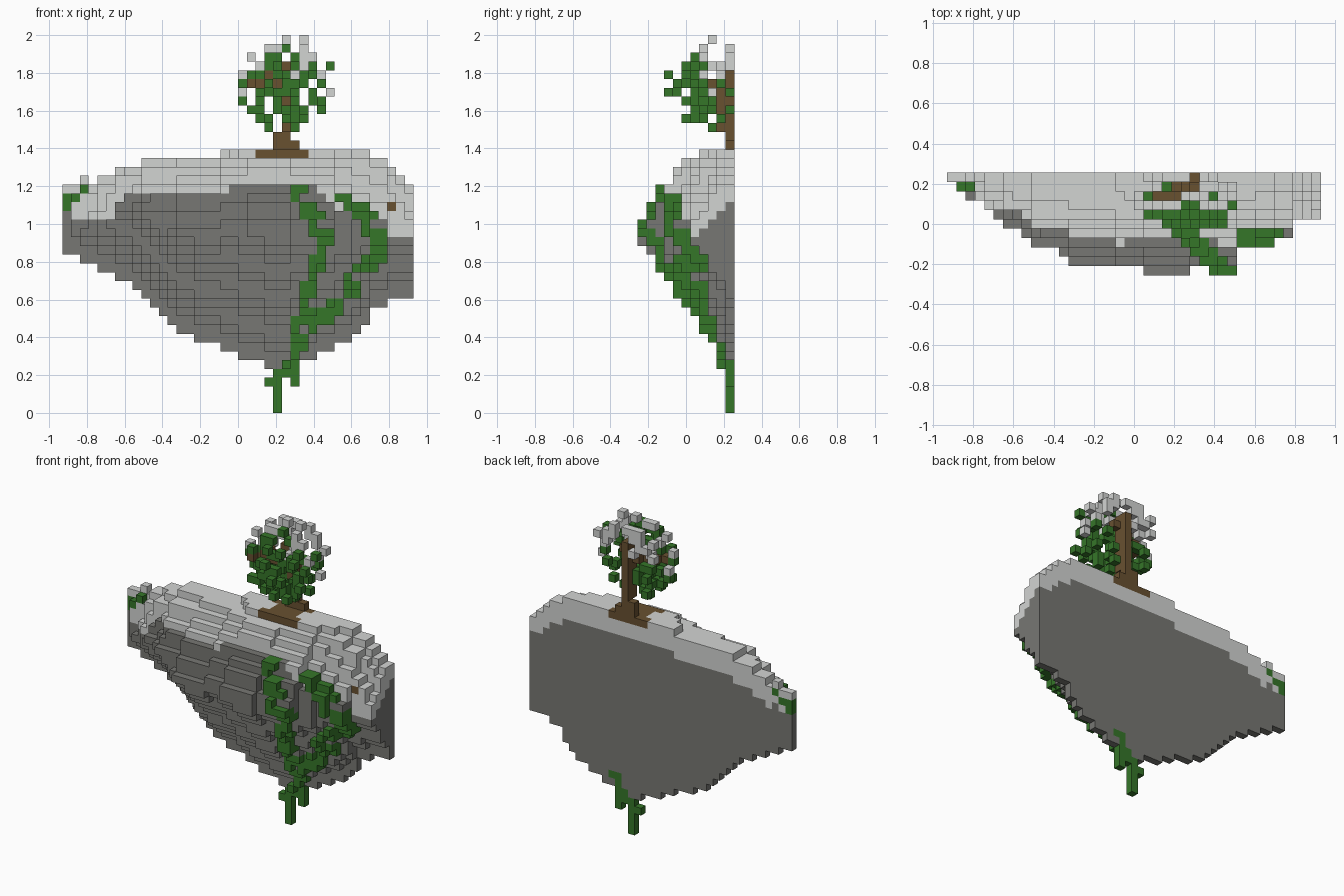
import bpy, bmesh, math, random
from mathutils import Vector

random.seed(7)
cube = bpy.data.objects.get("Cube")
if cube:
    bpy.data.objects.remove(cube)

V = 2 / 43            # block size
COLS, DEPTH, ROWS = 40, 11, 43


def material(name, rgb):
    m = bpy.data.materials.new(name)
    m.use_nodes = True
    m.diffuse_color = (*rgb, 1)
    m.node_tree.nodes["Principled BSDF"].inputs["Base Color"].default_value = (*rgb, 1)
    return m


PALETTE = {
    "rock": material("dark_rock", (0.185, 0.185, 0.172)),
    "snow": material("pale_snow", (0.65, 0.66, 0.65)),
    "leaf": material("leaf_green", (0.036, 0.18, 0.022)),
    "wood": material("bark_brown", (0.14, 0.082, 0.03)),
}


def profile(points, x):
    """Linear interpolation through a short list of points."""
    for (xa, ya), (xb, yb) in zip(points, points[1:]):
        if x <= xb:
            return ya + (yb - ya) * max(0, x - xa) / (xb - xa)
    return points[-1][1]


# Island outline by column: underside, top, greatest depth and snow line
UNDER = [(0, 18), (2, 17), (5, 16), (8, 14), (13, 9), (16, 8), (21, 6),
         (24, 5), (27, 6), (30, 7), (33, 9), (35, 12), (37, 13), (39, 13)]
TOP = [(1, 26), (2, 27), (3, 26), (4, 27), (5, 27), (6, 28), (8, 28), (9, 29),
       (17, 29), (18, 30), (34, 30), (35, 29), (36, 29), (39, 26)]
REACH = [(0, 1), (1, 3), (2, 3), (5, 6), (8, 8), (10, 9), (12, 9), (13, 10),
         (20, 10), (21, 11), (25, 11), (26, 10), (30, 10), (31, 8), (32, 8),
         (33, 7), (36, 7), (37, 5), (39, 5)]
SNOW = [(0, 23), (2, 22), (5, 22), (7, 25), (18, 25), (19, 26), (27, 26),
        (29, 25), (31, 23), (32, 24), (36, 22), (37, 20), (39, 20)]
SHOULDER = [(0, .37), (1, .55), (3, .66), (4, .76), (5, .84), (6, .91), (8, 1)]


def rock_depth(i, k):
    under, top = round(profile(UNDER, i)), round(profile(TOP, i))
    if not under <= k < top:
        return 0
    reach = profile(REACH, i)
    lower = 1 + (0.82 if i < 18 else 0.72) * (k - under)
    upper = reach * profile(SHOULDER, top - 1 - k)
    if i >= 37:
        upper = max(upper, reach * min(1, (top - k) / 5))
    ledge = i - 16 if k == 29 else DEPTH
    return max(1, int(min(reach, lower, upper + 0.4, ledge)))


parts = {"island": {}, "tree_trunk": {}, "tree_leaves": {}, "vines": {}}
island, trunk, leaves, vines = parts.values()

# Island: rock with a skin of snow over the upper slopes
for i in range(COLS):
    height = {}
    for k in range(ROWS):
        for d in range(rock_depth(i, k)):
            island[i, d, k] = "rock"
            height[d] = k
    for (a, d, k) in [c for c in island if c[0] == i]:
        if i == COLS - 1:        # slanted snow edge on the flat end
            snowy = k >= 24 - d
        else:
            outer = d == rock_depth(i, k) - 1
            snowy = k >= round(profile(SNOW, i)) and (k > height[d] - 3 or outer)
        if snowy:
            island[a, d, k] = "snow"

# Moss at the low corner, and a buried wooden block on the right slope
for cell in island:
    i, d, k = cell
    if (i == 0 and k in (23, 24)) or (i == 1 and k == 24) or (i == 2 and k == 25):
        island[cell] = "leaf"
d = rock_depth(37, 23) - 1
island[37, d, 23] = "wood"
island[37, d, 24] = island[38, d, 23] = "snow"


# Vines crawl one block proud of the rock face
def vine(path, wide):
    for (ia, ka), (ib, kb) in zip(path, path[1:]):
        steps = 2 * max(abs(ia - ib), abs(ka - kb))
        for s in range(steps + 1):
            i = round(ia + (ib - ia) * s / steps)
            k = round(ka + (kb - ka) * s / steps)
            for a in (i, i + 1)[:wide if k % 3 else 1]:
                d = min(rock_depth(a, k), DEPTH - 1)
                for e in (d, d - 1):
                    if e >= 0:
                        island.pop((a, e, k), None)
                        vines[a, e, k] = "leaf"


vine([(26, 25), (26, 24), (27, 23), (28, 21), (29, 20), (29, 18), (28, 16),
      (27, 14), (27, 11), (26, 9), (26, 6), (25, 5), (24, 4)], 2)
vine([(31, 24), (33, 23), (34, 21), (35, 19), (35, 17), (33, 16), (32, 14),
      (31, 12), (29, 11), (28, 9)], 2)
vine([(35, 18), (36, 18)], 1)
vine([(26, 4), (26, 3)], 1)
vine([(24, 4), (23, 3)], 1)
vine([(24, 4), (24, 0)], 1)


# Tree trunk with spreading roots and a few branches
def block(cells, i_range, d_range, k_range, colour):
    for i in range(*i_range):
        for d in range(*d_range):
            for k in range(*k_range):
                cells[i, d, k] = colour


block(trunk, (22, 28), (0, 4), (29, 30), "wood")
block(trunk, (24, 27), (0, 1), (30, 31), "wood")
block(trunk, (24, 26), (0, 1), (31, 32), "wood")
block(trunk, (25, 26), (0, 2), (32, 40), "wood")
block(trunk, (24, 27), (1, 2), (38, 39), "wood")
block(trunk, (24, 25), (1, 4), (37, 38), "wood")
block(trunk, (22, 24), (2, 4), (37, 38), "wood")
block(trunk, (23, 24), (3, 5), (38, 39), "wood")
block(trunk, (21, 22), (3, 5), (37, 38), "wood")
for root in ((22, 1), (22, 2), (27, 1), (27, 2)):
    trunk.pop((*root, 29))
for cell in trunk:
    island.pop(cell, None)

# Crown: loose leaf blocks (g) and snowy ones (s), top row first
CROWN = """
.....s.s...
...ssg.s...
.s.gg.gss..
..sggwgsg.g
sggwggsggs.
gswgwggg.g.
s.ggggg.g.s
g.g.g.g.gg.
.gg.gggg.g.
..gg.ggg...
...g..g....
""".split()
for row, line in enumerate(CROWN):
    k = 42 - row
    for col, mark in enumerate(line):
        if mark in ".w":
            continue
        i = 20 + col
        shell = math.sqrt(max(1, 44 - (i - 25) ** 2 - 1.2 * (k - 37) ** 2))
        front = int(shell * random.uniform(0.6, 1.1))
        if k > 39:
            front = min(front, 44 - k)
        if mark == "s":
            front = min(front, 3)
        leaves[i, front, k] = "snow" if mark == "s" else "leaf"
        # a sparser inner layer, dusted on its upper half
        if front > 2 and random.random() < 0.6:
            inner = random.randrange(front - 1)
            leaves[i, inner, k] = "snow" if k > 37 and inner < 3 else "leaf"
for cell in list(leaves):
    i, d, k = cell
    if cell in trunk or (24 <= i <= 26 and d == 1 and k > 38):
        del leaves[cell]

# Turn the blocks of each part into a mesh of outer faces only
solid = set().union(*parts.values())
SIDES = [Vector(s) for s in ((1, 0, 0), (-1, 0, 0), (0, 1, 0),
                             (0, -1, 0), (0, 0, 1), (0, 0, -1))]


def build(name, cells):
    bm = bmesh.new()
    corners = {}
    slots = sorted(set(cells.values()))
    for (i, d, k), colour in cells.items():
        centre = Vector((i - 19.5, 5 - d, k + 0.5))
        for n in SIDES:
            if (i + int(n.x), d - int(n.y), k + int(n.z)) in solid:
                continue
            u = Vector((n.y, n.z, n.x))
            w = n.cross(u)
            ring = []
            for a, b in ((-1, -1), (1, -1), (1, 1), (-1, 1)):
                p = (centre + (n + a * u + b * w) / 2) * V
                key = tuple(round(c, 4) for c in p)
                if key not in corners:
                    corners[key] = bm.verts.new(p)
                ring.append(corners[key])
            bm.faces.new(ring).material_index = slots.index(colour)
    # merge flat neighbours of one colour
    bmesh.ops.dissolve_limit(bm, angle_limit=0.01, verts=bm.verts,
                             edges=bm.edges, delimit={"MATERIAL"})
    mesh = bpy.data.meshes.new(name)
    bm.to_mesh(mesh)
    bm.free()
    for s in slots:
        mesh.materials.append(PALETTE[s])
    bpy.context.collection.objects.link(bpy.data.objects.new(name, mesh))


for name, cells in parts.items():
    build(name, cells)
